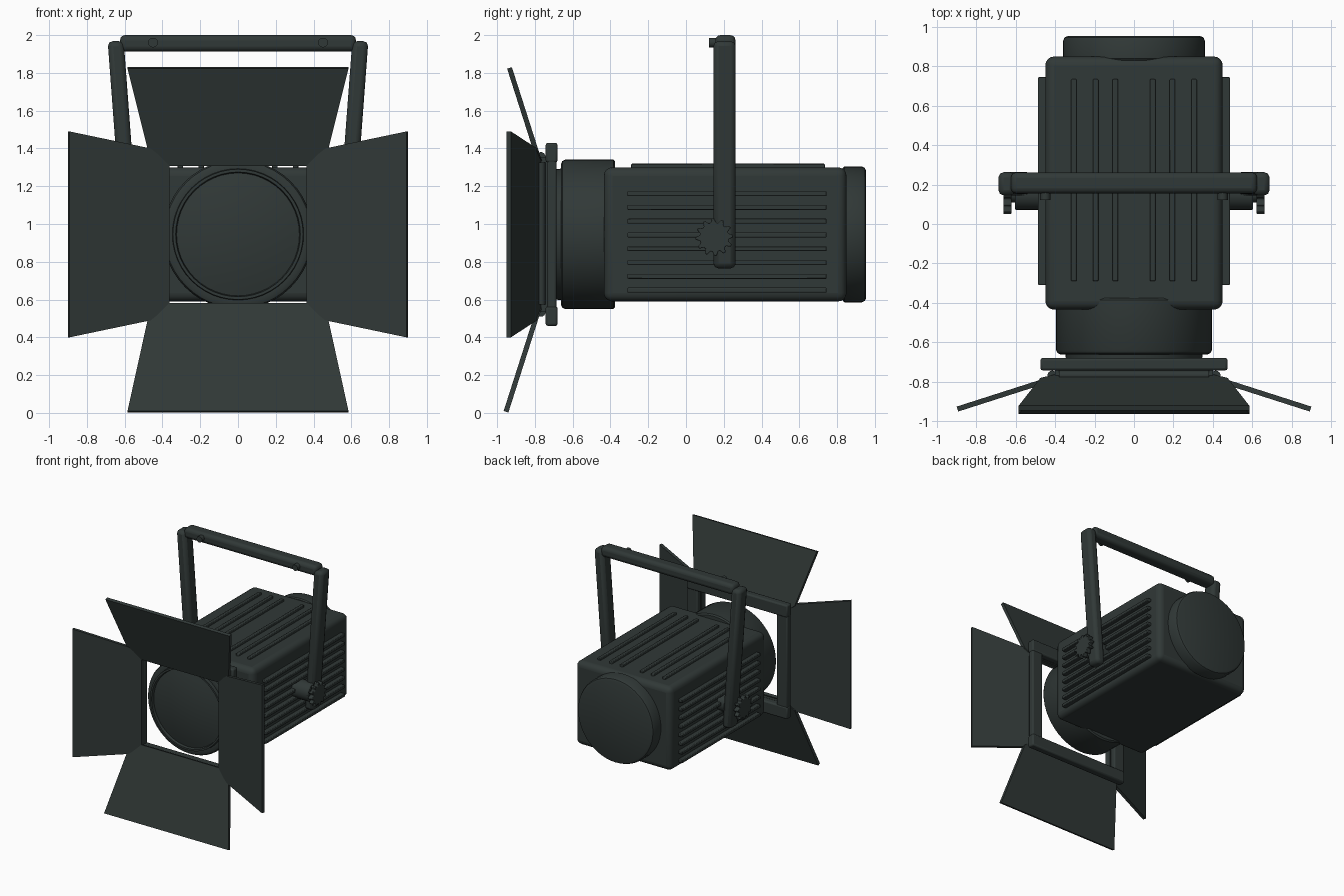
import bpy, bmesh, math
from mathutils import Matrix, Vector

if "Cube" in bpy.data.objects:
    bpy.data.objects.remove(bpy.data.objects["Cube"])

CZ = 0.945  # height of the optical axis

paint = bpy.data.materials.new("dark_green_grey")
paint.diffuse_color = (0.030, 0.040, 0.038, 1)
paint.use_nodes = True
paint.node_tree.nodes["Principled BSDF"].inputs["Base Color"].default_value = paint.diffuse_color


def finish(name, bm, bevel=0.0, segments=2):
    bmesh.ops.recalc_face_normals(bm, faces=bm.faces)
    me = bpy.data.meshes.new(name)
    bm.to_mesh(me)
    bm.free()
    ob = bpy.data.objects.new(name, me)
    bpy.context.collection.objects.link(ob)
    me.materials.append(paint)
    if bevel:
        m = ob.modifiers.new("bevel", "BEVEL")
        m.width, m.segments, m.limit_method = bevel, segments, "ANGLE"
    bpy.ops.object.select_all(action="DESELECT")
    bpy.context.view_layer.objects.active = ob
    ob.select_set(True)
    bpy.ops.object.shade_smooth_by_angle(angle=math.radians(35))
    return ob


def box(name, lo, hi, bevel=0.0, segments=2):
    bm = bmesh.new()
    bmesh.ops.create_cube(bm, size=1)
    lo, hi = Vector(lo), Vector(hi)
    for v in bm.verts:
        v.co = (lo + hi) / 2 + v.co * (hi - lo)
    return finish(name, bm, bevel, segments)


def rod(name, a, b, r, sides=16, bevel=0.0):
    a, b = Vector(a), Vector(b)
    bm = bmesh.new()
    rot = (b - a).to_track_quat("Z", "Y").to_matrix().to_4x4()
    bmesh.ops.create_cone(bm, cap_ends=True, segments=sides, radius1=r, radius2=r,
                          depth=(b - a).length, matrix=Matrix.Translation((a + b) / 2) @ rot)
    return finish(name, bm, bevel)


def lathe(name, profile, steps=48):
    # profile of (radius, y) points spun about the optical axis
    bm = bmesh.new()
    vs = [bm.verts.new((r, y, CZ)) for r, y in profile]
    es = [bm.edges.new(p) for p in zip(vs, vs[1:])]
    bmesh.ops.spin(bm, geom=vs + es, cent=(0, 0, CZ), axis=(0, 1, 0),
                   angle=math.tau, steps=steps)
    bmesh.ops.remove_doubles(bm, verts=bm.verts, dist=0.0005)
    return finish(name, bm)


def prism(name, outline, offset, bevel=0.0):
    bm = bmesh.new()
    f = bm.faces.new([bm.verts.new(p) for p in outline])
    ext = bmesh.ops.extrude_face_region(bm, geom=[f])["geom"]
    bmesh.ops.translate(bm, vec=offset, verts=[g for g in ext if isinstance(g, bmesh.types.BMVert)])
    return finish(name, bm, bevel)


# Lamp housing with cooling ribs
box("housing", (-0.45, -0.435, 0.59), (0.45, 0.85, 1.30), 0.045, 4)
for s in (-1, 1):
    for x in (0.095, 0.195, 0.305):
        box("top_rib", (s * x - 0.014, -0.29, 1.28), (s * x + 0.014, 0.735, 1.319), 0.005)
    for i in range(8):
        z = 0.65 + 0.073 * i
        xs = sorted((s * 0.43, s * 0.487))
        box("side_rib", (xs[0], -0.31, z - 0.013), (xs[1], 0.745, z + 0.013), 0.005)

# Rear cap, front barrel and lens
lathe("rear_cap", [(0, 0.80), (0.352, 0.83), (0.36, 0.84), (0.36, 0.93),
                   (0.352, 0.947), (0.335, 0.954), (0, 0.954)])
lathe("barrel", [(0, -0.375), (0.385, -0.375), (0.396, -0.385), (0.396, -0.64), (0.388, -0.655),
                 (0.372, -0.662), (0.348, -0.662), (0.345, -0.69), (0.33, -0.69),
                 (0.325, -0.66), (0, -0.66)])
R, bulge = 0.325, 0.04
lathe("lens", [(R * i / 8, -0.668 - bulge * (1 - (i / 8) ** 2)) for i in range(9)])

# Accessory frame and hinge plate
for s in (-1, 1):
    zs = sorted((CZ + s * 0.38, CZ + s * 0.485))
    box("frame_rail", (-0.475, -0.743, zs[0]), (0.475, -0.68, zs[1]), 0.012)
    xs = sorted((s * 0.372, s * 0.472))
    box("frame_post", (xs[0], -0.737, 0.50), (xs[1], -0.685, 1.39), 0.01)
    zs = sorted((CZ + s * 0.38, CZ + s * 0.41))
    box("hinge_plate_rail", (-0.40, -0.785, zs[0]), (0.40, -0.735, zs[1]))
    xs = sorted((s * 0.37, s * 0.40))
    box("hinge_plate_post", (xs[0], -0.785, 0.55), (xs[1], -0.735, 1.34))
    rod("hinge_rod", (-0.38, -0.768, CZ + s * 0.412), (0.38, -0.768, CZ + s * 0.412), 0.024)
    rod("hinge_rod", (s * 0.415, -0.768, 0.575), (s * 0.415, -0.768, 1.325), 0.024)


# Barn doors: shoulder width/reach, tip width/reach, quarter turn
def door(name, su, sv, tu, tv, turn):
    half = [(0.375, 0.37), (su, sv), (tu, tv)]
    pts = half + [(-u, v) for u, v in reversed(half)]
    rot = Matrix.Rotation(turn * math.pi / 2, 3, "Y")
    up = Vector((0, 0, CZ))
    outline = [rot @ Vector((u, -0.757 - 0.32 * (v - 0.37), v)) + up for u, v in pts]
    prism(name, outline, rot @ Vector((0, -0.025, -0.008)))


door("top_door", 0.475, 0.445, 0.585, 0.885, 0)
door("right_door", 0.455, 0.47, 0.545, 0.90, 1)
door("bottom_door", 0.475, 0.445, 0.585, 0.943, 2)
door("left_door", 0.455, 0.47, 0.545, 0.90, 3)

# Hanging yoke
box("yoke_bar", (-0.625, 0.155, 1.913), (0.625, 0.262, 2.0), 0.028, 3)
for s in (-1, 1):
    outline = [(s * 0.515, 0.145, 0.765), (s * 0.60, 0.145, 0.765),
               (s * 0.69, 0.145, 1.968), (s * 0.605, 0.145, 1.968)]
    prism("yoke_leg", outline, (0, 0.118, 0), 0.027)
    rod("yoke_bolt", (s * 0.45, 0.122, 1.96), (s * 0.45, 0.17, 1.96), 0.026, 12)

    # Pivot hub and toothed tilt knob
    rod("pivot_hub", (s * 0.44, 0.15, 0.93), (s * 0.605, 0.15, 0.93), 0.078, 24, 0.008)
    rod("knob_stem", (s * 0.58, 0.15, 0.93), (s * 0.655, 0.15, 0.93), 0.04)
    teeth = []
    for k in range(48):
        r = 0.10 if k % 4 < 2 else 0.077
        a = math.tau * k / 48
        teeth.append((s * 0.622, 0.15 + r * math.cos(a), 0.93 + r * math.sin(a)))
    prism("tilt_knob", teeth, (s * 0.04, 0, 0), 0.004)
